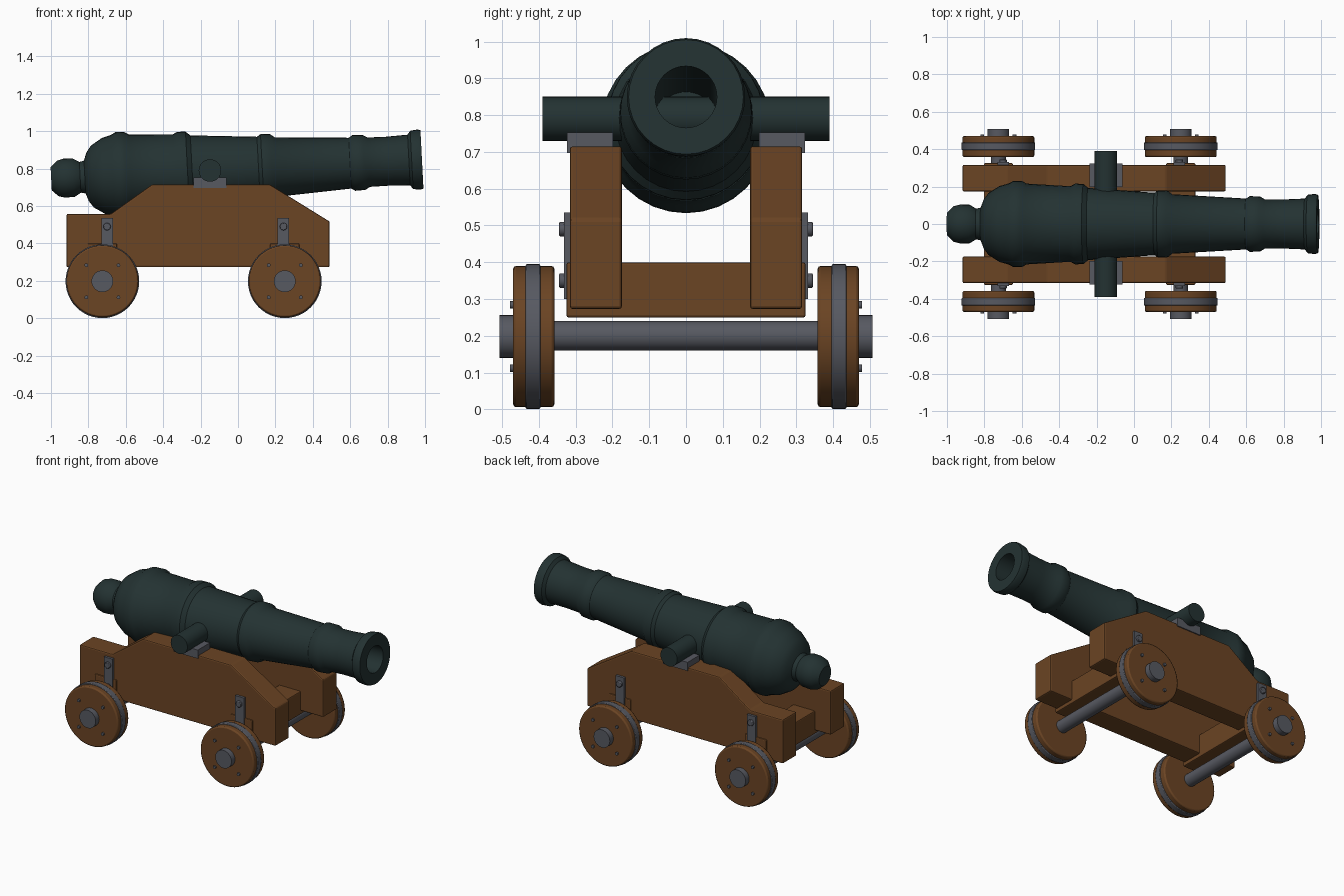
import bpy, bmesh, math
from mathutils import Matrix, Vector

if "Cube" in bpy.data.objects:
    bpy.data.objects.remove(bpy.data.objects["Cube"])


def material(name, rgb):
    m = bpy.data.materials.new(name)
    m.diffuse_color = (*rgb, 1)
    m.use_nodes = True
    m.node_tree.nodes["Principled BSDF"].inputs["Base Color"].default_value = m.diffuse_color
    return m


WOOD = material("brown wood", (0.147, 0.058, 0.017))
BARREL = material("dark cast iron", (0.017, 0.032, 0.032))
IRON = material("grey iron", (0.095, 0.100, 0.120))


def finish(bm, name, mat, bevel=0.0, smooth=True):
    bmesh.ops.recalc_face_normals(bm, faces=bm.faces)
    me = bpy.data.meshes.new(name)
    bm.to_mesh(me)
    bm.free()
    ob = bpy.data.objects.new(name, me)
    bpy.context.collection.objects.link(ob)
    me.materials.append(mat)
    bpy.ops.object.select_all(action='DESELECT')
    ob.select_set(True)
    bpy.context.view_layer.objects.active = ob
    if bevel:
        b = ob.modifiers.new("bevel", 'BEVEL')
        b.width = bevel
        b.segments = 2
        b.limit_method = 'ANGLE'
    if smooth:
        bpy.ops.object.shade_smooth_by_angle(angle=math.radians(35))
    return ob


def box(name, lo, hi, mat, bevel=0.0):
    lo, hi = Vector(lo), Vector(hi)
    bm = bmesh.new()
    bmesh.ops.create_cube(bm, size=1, matrix=Matrix.Translation((lo + hi) / 2)
                          @ Matrix.Diagonal((*(hi - lo), 1)))
    return finish(bm, name, mat, bevel, smooth=False)


def rod(name, x, z, y0, y1, r, mat, bevel=0.0, sides=32):
    """Cylinder lying along y."""
    bm = bmesh.new()
    bmesh.ops.create_cone(bm, cap_ends=True, segments=sides, radius1=r, radius2=r,
                          depth=abs(y1 - y0),
                          matrix=Matrix.Translation((x, (y0 + y1) / 2, z))
                          @ Matrix.Rotation(math.pi / 2, 4, 'X'))
    return finish(bm, name, mat, bevel)


# Barrel: turned profile (x, radius), tilted about the trunnions
PIVOT = Vector((-0.15, 0, 0.79))
profile = [(-1.0, 0), (-1.0, 0.062), (-0.965, 0.095), (-0.93, 0.104), (-0.88, 0.103),
           (-0.845, 0.082), (-0.82, 0.088), (-0.805, 0.13), (-0.78, 0.165),
           (-0.72, 0.203), (-0.67, 0.217), (-0.645, 0.231), (-0.60, 0.231),
           (-0.575, 0.216), (-0.34, 0.202), (-0.315, 0.216), (-0.27, 0.214),
           (-0.245, 0.193), (0.11, 0.167), (0.13, 0.18), (0.18, 0.178),
           (0.205, 0.159), (0.60, 0.136), (0.62, 0.149), (0.675, 0.147),
           (0.70, 0.132), (0.80, 0.131), (0.915, 0.136), (0.93, 0.156), (0.97, 0.161),
           (0.985, 0.156), (0.985, 0.084), (-0.35, 0.084), (-0.35, 0)]
bm = bmesh.new()
verts = [bm.verts.new((x + 0.15, 0, r)) for x, r in profile]
edges = [bm.edges.new(p) for p in zip(verts, verts[1:])]
bmesh.ops.spin(bm, geom=verts + edges, cent=(0, 0, 0), axis=(1, 0, 0),
               angle=2 * math.pi, steps=32, use_duplicate=False)
bmesh.ops.remove_doubles(bm, verts=bm.verts, dist=1e-4)
bm.transform(Matrix.Translation(PIVOT) @ Matrix.Rotation(math.radians(-3), 4, 'Y'))
finish(bm, "barrel", BARREL)
rod("trunnion", PIVOT.x, PIVOT.z, -0.39, 0.39, 0.06, BARREL)

# Stepped carriage cheeks, trunnion blocks
cheek = [(-0.917, 0.273), (0.49, 0.273), (0.49, 0.517), (0.17, 0.715),
         (-0.46, 0.715), (-0.68, 0.558), (-0.917, 0.558)]
for s, side in ((-1, "front"), (1, "back")):
    bm = bmesh.new()
    face = bm.faces.new([bm.verts.new((x, s * 0.174, z)) for x, z in cheek])
    out = bmesh.ops.extrude_face_region(bm, geom=[face])
    bmesh.ops.translate(bm, vec=(0, s * 0.142, 0),
                        verts=[v for v in out["geom"] if isinstance(v, bmesh.types.BMVert)])
    finish(bm, side + "_cheek", WOOD, 0.008, smooth=False)
    box(side + "_trunnion_block", (-0.237, min(s * 0.198, s * 0.323), 0.697),
        (-0.062, max(s * 0.198, s * 0.323), 0.753), IRON)

# Axle beams, axles, wheels and straps
for x, strap_x, end in ((-0.725, -0.70, "rear"), (0.25, 0.243, "fore")):
    box(end + "_axle_beam", (x - 0.078, -0.325, 0.25), (x + 0.078, 0.325, 0.40), WOOD, 0.006)
    rod(end + "_axle", x, 0.2, -0.40, 0.40, 0.04, IRON)
    for s, side in ((-1, "front"), (1, "back")):
        tag = end + "_" + side
        rod(tag + "_wheel", x, 0.198, s * 0.358, s * 0.47, 0.192, WOOD, 0.008, 48)
        rod(tag + "_tyre", x, 0.198, s * 0.396, s * 0.436, 0.197, IRON, 0.004, 48)
        rod(tag + "_hub", x, 0.198, s * 0.45, s * 0.507, 0.058, IRON)
        for dx in (-0.086, 0.086):
            for dz in (-0.086, 0.086):
                rod(tag + "_wheel_bolt", x + dx, 0.198 + dz, s * 0.465, s * 0.479,
                    0.01, IRON, sides=12)
        box(tag + "_strap", (strap_x - 0.031, min(s * 0.31, s * 0.332), 0.30),
            (strap_x + 0.031, max(s * 0.31, s * 0.332), 0.535), IRON)
        for z in (0.35, 0.49):
            rod(tag + "_strap_bolt", strap_x, z, s * 0.325, s * 0.345, 0.02, IRON, 0.004, 16)
